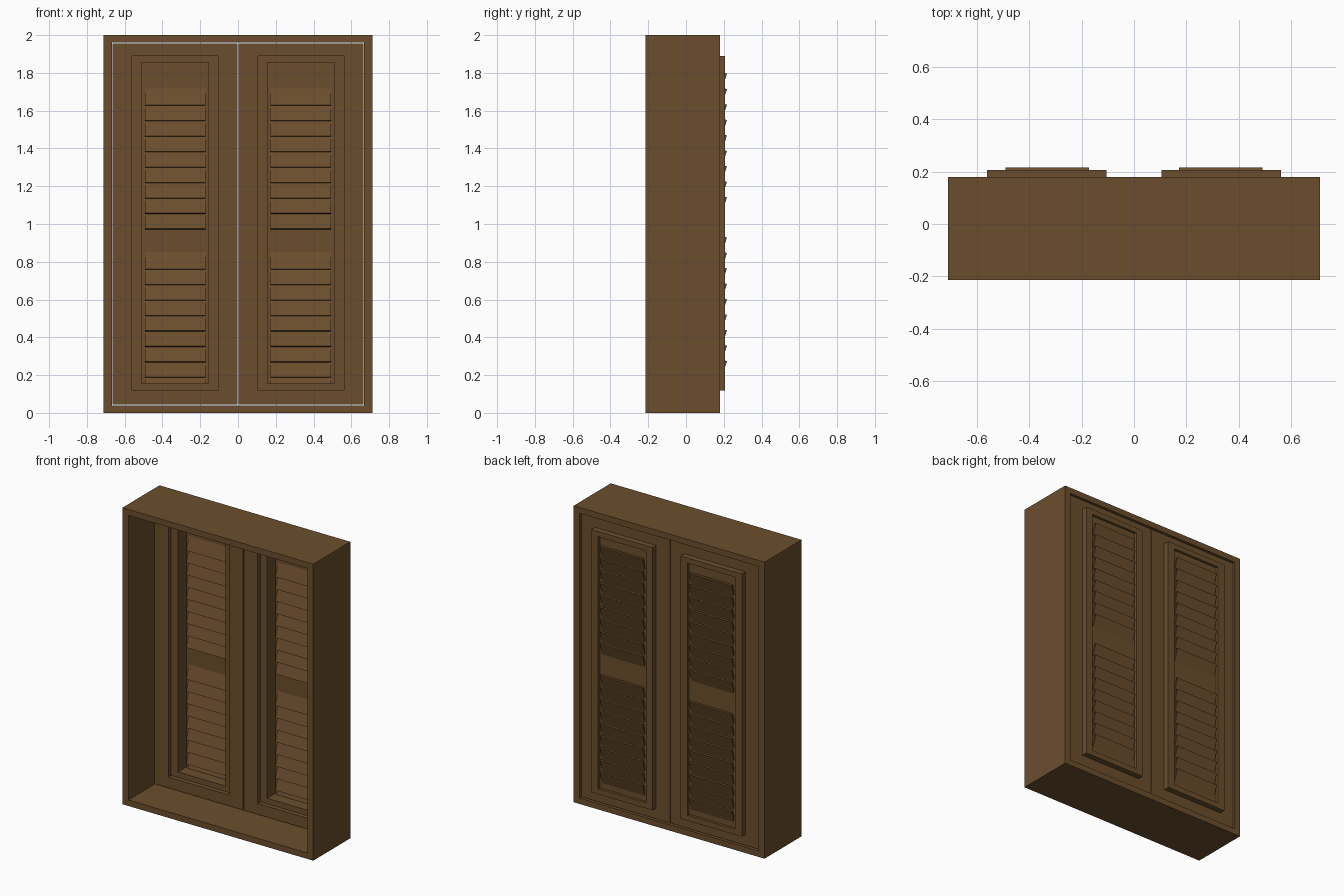
import bpy, bmesh, math
from mathutils import Matrix, Vector

if "Cube" in bpy.data.objects:
    bpy.data.objects.remove(bpy.data.objects["Cube"])

wood = bpy.data.materials.new("dark_wood")
wood.diffuse_color = (0.147, 0.076, 0.026, 1)
wood.use_nodes = True
wood.node_tree.nodes["Principled BSDF"].inputs["Base Color"].default_value = wood.diffuse_color


def make(name, bm):
    bmesh.ops.recalc_face_normals(bm, faces=bm.faces)
    me = bpy.data.meshes.new(name)
    bm.to_mesh(me)
    bm.free()
    me.materials.append(wood)
    ob = bpy.data.objects.new(name, me)
    bpy.context.collection.objects.link(ob)
    return ob


def ring(name, outer, inner, y0, y1):
    """Rectangular frame; outer and inner are (x0, x1, z0, z1)."""
    bm = bmesh.new()

    def loop(r, y):
        x0, x1, z0, z1 = r
        return [bm.verts.new((x, y, z)) for x, z in ((x0, z0), (x1, z0), (x1, z1), (x0, z1))]

    loops = [loop(outer, y0), loop(outer, y1), loop(inner, y1), loop(inner, y0)]
    for a, b in zip(loops, loops[1:] + loops[:1]):
        for i in range(4):
            j = (i + 1) % 4
            bm.faces.new((a[i], a[j], b[j], b[i]))
    return make(name, bm)


def box(bm, size, center, tilt=0.0):
    m = (Matrix.Translation(Vector(center)) @ Matrix.Rotation(tilt, 4, 'X')
         @ Matrix.Diagonal((*size, 1)))
    bmesh.ops.create_cube(bm, size=1, matrix=m)


# Deep wall casing, open front and back
ring("casing", (-0.712, 0.712, 0, 2), (-0.668, 0.668, 0.04, 1.96), -0.215, 0.18)

SLAT_STEP = 0.0818
TILT = math.radians(-18)

for side, s in (("left", -1), ("right", 1)):
    def rect(a, b, z0, z1):
        return (min(s * a, s * b), max(s * a, s * b), z0, z1)

    leaf = rect(0.003, 0.664, 0.045, 1.955)
    mould = rect(0.105, 0.562, 0.118, 1.89)
    field = rect(0.155, 0.51, 0.155, 1.855)

    # Shutter leaf and the moulding set into it
    ring(side + "_shutter_leaf", leaf, mould, 0.06, 0.168)
    ring(side + "_moulding", mould, field, 0.09, 0.207)

    # Thin backing panel
    bm = bmesh.new()
    box(bm, (0.355, 0.01, 1.70), (s * 0.3325, 0.185, 1.005))
    make(side + "_panel", bm)

    # Two banks of nine tilted slats
    bm = bmesh.new()
    for top in (1.7125, 0.845):
        for i in range(9):
            box(bm, (0.32, 0.011, 0.178), (s * 0.3325, 0.184, top - i * SLAT_STEP), TILT)
    make(side + "_slats", bm)
